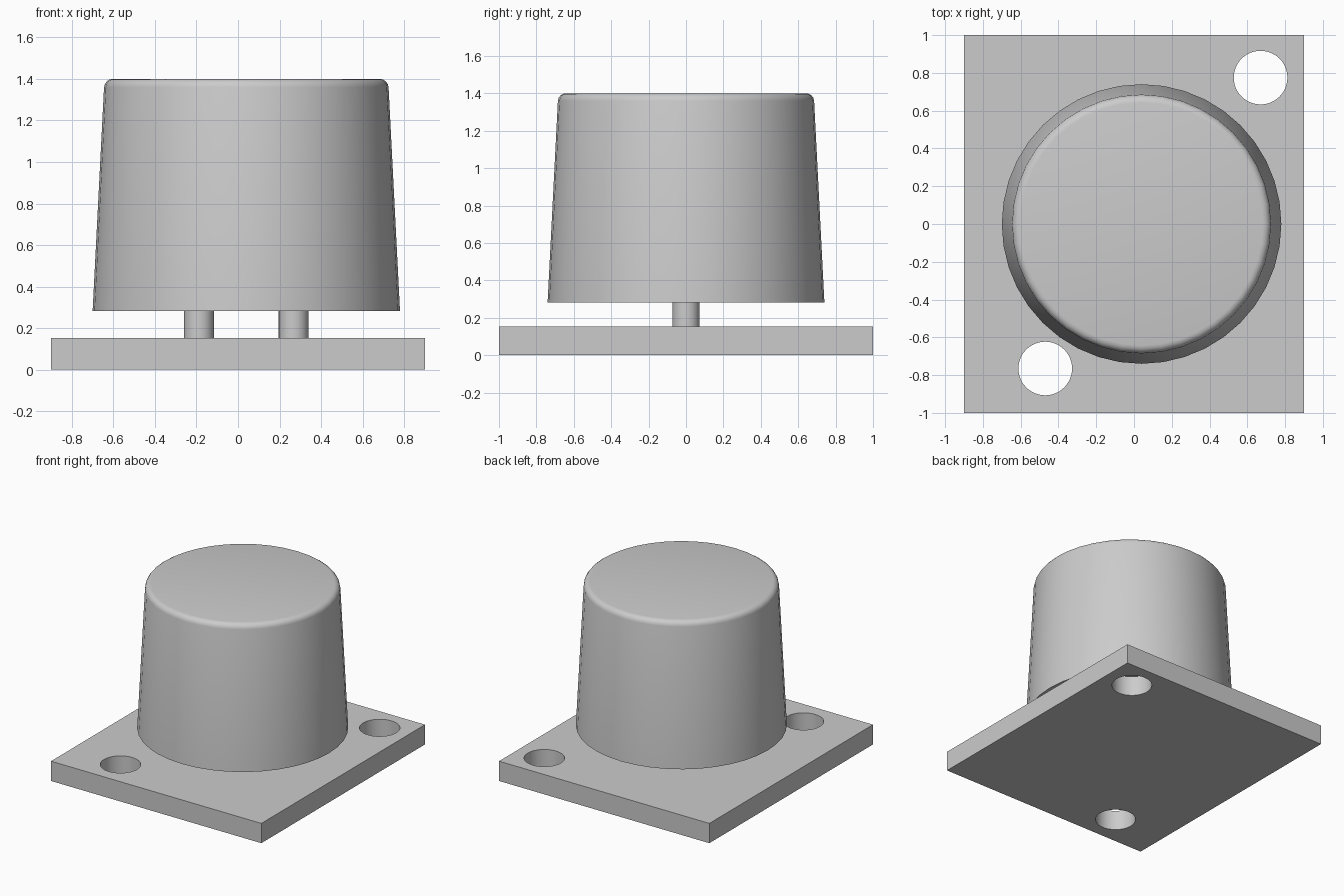
import bpy, bmesh
from math import radians

default = bpy.data.objects.get("Cube")
if default:
    bpy.data.objects.remove(default, do_unlink=True)

grey = bpy.data.materials.new("plain grey")
grey.use_nodes = True
colour = (0.6, 0.6, 0.6, 1)
grey.diffuse_color = colour
grey.node_tree.nodes["Principled BSDF"].inputs["Base Color"].default_value = colour

PLATE_TOP, CAP_BOTTOM, CAP_TOP = 0.153, 0.283, 1.40
CAP_X = 0.04


def finish(name, material=True):
    ob = bpy.context.object
    ob.name = ob.data.name = name
    if material:
        ob.data.materials.append(grey)
    return ob


def frustum(name, x, y, z0, z1, r0, r1, sides, material=True):
    bpy.ops.mesh.primitive_cone_add(vertices=sides, radius1=r0, radius2=r1,
                                    depth=z1 - z0, location=(x, y, (z0 + z1) / 2))
    return finish(name, material)


def smooth(ob):
    bpy.ops.object.select_all(action='DESELECT')
    ob.select_set(True)
    bpy.context.view_layer.objects.active = ob
    bpy.ops.object.shade_smooth_by_angle(angle=radians(35))


# Base plate with two diagonal mounting holes
bpy.ops.mesh.primitive_cube_add(size=1, location=(0, 0, PLATE_TOP / 2))
plate = finish("base_plate")
plate.scale = (1.8, 2, PLATE_TOP)
bpy.ops.object.transform_apply(location=False, rotation=False, scale=True)

for name, x, y in (("back_left", 0.67, 0.775), ("front_right", -0.47, -0.765)):
    cutter = frustum(name + "_hole_cutter", x, y, -0.1, 0.3, 0.142, 0.142, 48, False)
    cutter.hide_render = True
    cutter.hide_set(True)
    cut = plate.modifiers.new(name + "_hole", 'BOOLEAN')
    cut.operation = 'DIFFERENCE'
    cut.solver = 'EXACT'
    cut.object = cutter
    bpy.context.view_layer.objects.active = plate
    bpy.ops.object.modifier_apply(modifier=cut.name)
    bpy.data.objects.remove(cutter, do_unlink=True)
smooth(plate)

# Tapered cap with a rounded top rim
cap = frustum("tapered_cap", CAP_X, 0, CAP_BOTTOM, CAP_TOP, 0.74, 0.683, 40)
bm = bmesh.new()
bm.from_mesh(cap.data)
rim = [e for e in bm.edges if all(v.co.z > 0 for v in e.verts)]
bmesh.ops.bevel(bm, geom=rim, offset=0.04, segments=4, profile=0.5, affect='EDGES')
bm.to_mesh(cap.data)
bm.free()
smooth(cap)

# Two round posts between plate and cap
for name, side in (("right_post", -1), ("left_post", 1)):
    smooth(frustum(name, CAP_X + side * 0.228, 0, PLATE_TOP - 0.01,
                   CAP_BOTTOM + 0.01, 0.072, 0.072, 32))
